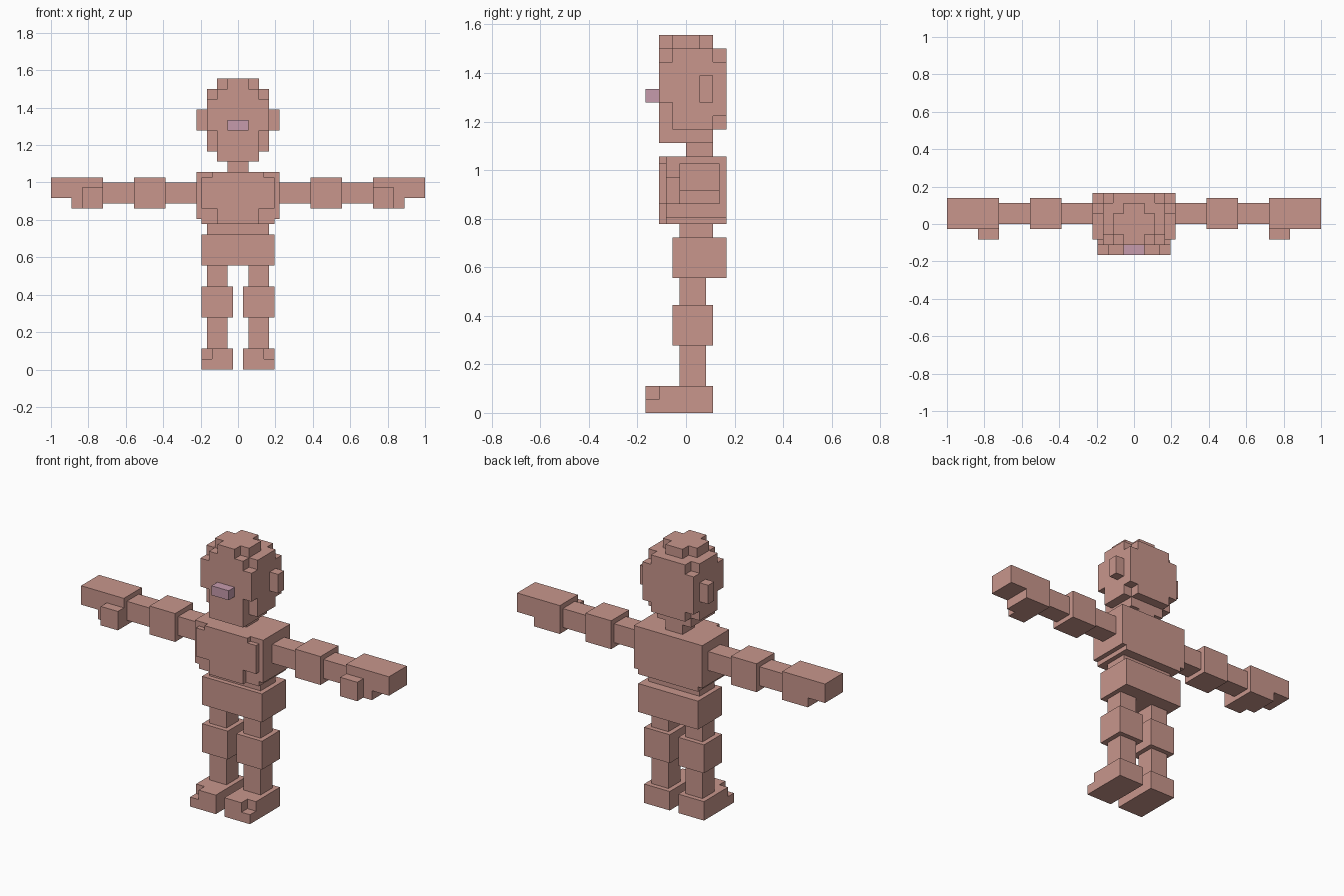
import bpy, bmesh, math
from itertools import product

if "Cube" in bpy.data.objects:
    bpy.data.objects.remove(bpy.data.objects["Cube"])

U = 1 / 18  # one block; all part sizes below are in blocks


def material(name, rgb):
    m = bpy.data.materials.new(name)
    m.diffuse_color = (*rgb, 1)
    m.use_nodes = True
    m.node_tree.nodes["Principled BSDF"].inputs["Base Color"].default_value = m.diffuse_color
    return m


skin = material("skin", (0.58, 0.305, 0.262))
pink = material("nose pink", (0.565, 0.328, 0.413))


def mirrored(b):
    return (-b[1], -b[0], *b[2:])


def blocks(name, add, cut=(), mat=skin, symmetric=False, flip=False):
    """Union of boxes minus cut boxes as one outer shell.
    A box is (x0, x1, y0, y1, z0, z1)."""
    add, cut = list(add), list(cut)
    if flip:
        add, cut = [mirrored(b) for b in add], [mirrored(b) for b in cut]
    if symmetric:
        add += [mirrored(b) for b in add]
        cut += [mirrored(b) for b in cut]
    grid = [sorted({b[2 * a + k] for b in add + cut for k in (0, 1)}) for a in range(3)]

    def inside(b, p):
        return all(b[2 * a] < p[a] < b[2 * a + 1] for a in range(3))

    cells = set()
    for c in product(*(range(len(g) - 1) for g in grid)):
        p = [(grid[a][c[a]] + grid[a][c[a] + 1]) / 2 for a in range(3)]
        if any(inside(b, p) for b in add) and not any(inside(b, p) for b in cut):
            cells.add(c)

    bm = bmesh.new()
    verts = {}

    def vert(i):
        if i not in verts:
            verts[i] = bm.verts.new([grid[a][i[a]] * U for a in range(3)])
        return verts[i]

    # keep only faces without a neighbouring cell
    for c in cells:
        for a, d in product(range(3), (0, 1)):
            n = list(c)
            n[a] += 1 if d else -1
            if tuple(n) in cells:
                continue
            quad = []
            for s, t in ((0, 0), (1, 0), (1, 1), (0, 1)):
                i = list(c)
                i[a] += d
                i[(a + 1) % 3] += s
                i[(a + 2) % 3] += t
                quad.append(vert(tuple(i)))
            bm.faces.new(quad if d else quad[::-1])
    bmesh.ops.dissolve_limit(bm, angle_limit=math.radians(1),
                             verts=bm.verts[:], edges=bm.edges[:])
    me = bpy.data.meshes.new(name)
    bm.to_mesh(me)
    bm.free()
    me.materials.append(mat)
    ob = bpy.data.objects.new(name, me)
    bpy.context.collection.objects.link(ob)
    return ob


# Limbs
for side, flip in (("left", False), ("right", True)):
    blocks(side + "_leg", [
        (0.5, 3.5, -3, 2, 0, 2),         # foot
        (1, 3, -0.5, 1.5, 2, 5),         # shin
        (0.5, 3.5, -1, 2, 5, 8),         # knee
        (1, 3, -0.5, 1.5, 8, 10),        # thigh
    ], cut=[(2.5, 3.5, -3, -2, 1, 2)], flip=flip)  # little toe notch
    blocks(side + "_arm", [
        (4, 7, 0, 2, 16, 18),            # upper arm
        (7, 10, -0.5, 2.5, 15.5, 18.5),  # elbow
        (10, 13, 0, 2, 16, 18),          # forearm
        (13, 16, -0.5, 2.5, 15.5, 18.5), # palm
        (16, 18, -0.5, 2.5, 16.5, 18.5), # fingers
        (13, 15, -1.5, -0.5, 15.5, 17.5) # thumb
    ], flip=flip)
    blocks(side + "_ear", [(3, 4, 1, 2, 23, 25)], flip=flip)

# Torso: pelvis, waist, chest, raised chest plate, neck
blocks("torso", [
    (-3.5, 3.5, -1, 3, 10, 13),
    (-3, 3, -0.5, 2, 13, 14),
    (-3.5, 3.5, -1.5, 3, 14, 14.5),
    (-4, 4, -1.5, 3, 14.5, 19),
    (-3.5, 3.5, -2, -1.5, 15.5, 18.5),
    (-2.5, 2.5, -2, -1.5, 18.5, 19),
    (-2, 2, -2, -1.5, 14, 15.5),
    (-1, 1, 0, 2, 19, 20),
])

# Head: jaw, skull and crown, with the corners stepped off
blocks("head", [
    (-2, 2, -2, 2, 20, 21),
    (-3, 3, -2, 3, 21, 27),
    (-2, 2, -1, 1, 27, 28),
    (-1, 1, -2, 2, 27, 28),
], cut=[
    (2, 3, -2, -1, 26, 27),
    (2, 3, 2, 3, 26, 27),
    (2, 3, -2, -1, 21, 23),
    (2, 3, 2, 3, 21, 22),
], symmetric=True)

blocks("nose", [(-1, 1, -3, -2, 23, 24)], mat=pink)
